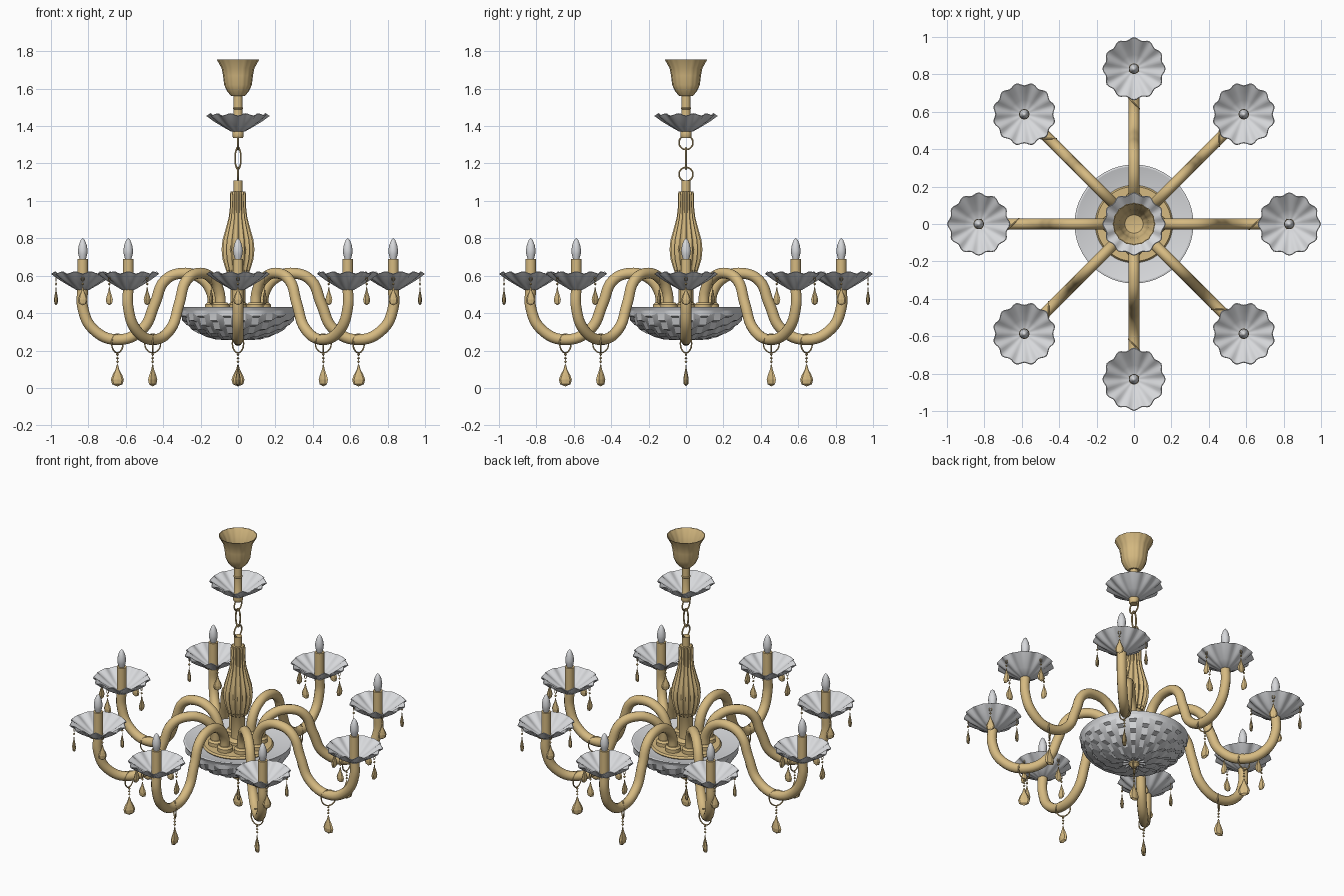
import bpy, bmesh, math
from mathutils import Matrix, Vector

if "Cube" in bpy.data.objects:
    bpy.data.objects.remove(bpy.data.objects["Cube"])


def material(name, rgb):
    m = bpy.data.materials.new(name)
    m.use_nodes = True
    m.diffuse_color = (*rgb, 1)
    m.node_tree.nodes["Principled BSDF"].inputs["Base Color"].default_value = (*rgb, 1)
    return m


GOLD = material("warm gold", (0.67, 0.49, 0.22))
GLASS = material("pale glass", (0.68, 0.69, 0.71))


def add(name, mesh, mat, matrix=Matrix(), smooth=35):
    if mat.name not in mesh.materials:
        mesh.materials.append(mat)
    if smooth:
        mesh.shade_smooth()
        mesh.set_sharp_from_angle(angle=math.radians(smooth))
    ob = bpy.data.objects.new(name, mesh)
    ob.matrix_world = matrix
    bpy.context.collection.objects.link(ob)
    return ob


def lathe(profile, seg=24, shape=None):
    """Spin (radius, height) points; shape(r, z, angle, ring) may modulate them."""
    bm = bmesh.new()
    rings = []
    for i, (r, z) in enumerate(profile):
        ring = []
        for k in range(seg):
            a = math.tau * k / seg
            rr, zz = shape(r, z, a, i) if shape else (r, z)
            ring.append(bm.verts.new((rr * math.cos(a), rr * math.sin(a), zz)))
        rings.append(ring)
    for low, high in zip(rings, rings[1:]):
        for k in range(seg):
            n = (k + 1) % seg
            bm.faces.new((low[k], low[n], high[n], high[k]))
    bmesh.ops.remove_doubles(bm, verts=bm.verts, dist=1e-5)
    return finish(bm)


def finish(bm):
    bmesh.ops.recalc_face_normals(bm, faces=bm.faces)
    mesh = bpy.data.meshes.new("part")
    bm.to_mesh(mesh)
    bm.free()
    return mesh


def tube(points, radius, cyclic=False, sides=3):
    """Round tube along a smooth path."""
    cu = bpy.data.curves.new("path", "CURVE")
    cu.dimensions = "3D"
    cu.bevel_depth, cu.bevel_resolution, cu.resolution_u = radius, sides, 6
    sp = cu.splines.new("BEZIER")
    sp.bezier_points.add(len(points) - 1)
    for p, co in zip(sp.bezier_points, points):
        p.co = co
        p.handle_left_type = p.handle_right_type = "AUTO"
    sp.use_cyclic_u = cyclic
    ob = bpy.data.objects.new("path", cu)
    bpy.context.collection.objects.link(ob)
    dg = bpy.context.evaluated_depsgraph_get()
    mesh = bpy.data.meshes.new_from_object(ob.evaluated_get(dg))
    bpy.data.objects.remove(ob)
    return mesh


def loop(rx, rz, radius):
    """Oval ring standing in the xz plane."""
    pts = [(rx * math.cos(math.tau * k / 8), 0, rz * math.sin(math.tau * k / 8)) for k in range(8)]
    return tube(pts, radius, True, 1)


def at(x=0, y=0, z=0, turn=0):
    return Matrix.Translation((x, y, z)) @ Matrix.Rotation(turn, 4, "Z")


def scallop(r, z, a, ring):
    w = math.cos(12 * a) * min(1, r / 0.16) ** 2
    return r * (1 + 0.045 * w), z - 0.006 * w


def flute(count, depth):
    return lambda r, z, a, ring: (r * (1 - depth * abs(math.sin(count * a / 2))), z)


def drop_mesh(height, width):
    """Flat faceted pear hanging from its own origin."""
    prof = [(0, 0), (0.12, -0.05), (0.3, -0.25), (0.75, -0.5), (1, -0.7), (0.8, -0.9), (0, -1)]
    mesh = lathe([(r * width, z * height) for r, z in prof], 8)
    mesh.transform(Matrix.Diagonal((1, 0.42, 1, 1)))
    return mesh


# Shared meshes
dish = lathe([(0, 0), (0.035, 0), (0.08, 0.027), (0.125, 0.058), (0.162, 0.09),
              (0.158, 0.093), (0.12, 0.067), (0.075, 0.036), (0.03, 0.01), (0, 0.01)], 72, scallop)
socket = lathe([(0, 0), (0.028, 0), (0.028, 0.16), (0, 0.16)], 20)
bulb = lathe([(0, 0), (0.017, 0), (0.024, 0.025), (0.026, 0.045), (0.021, 0.075),
              (0.011, 0.1), (0, 0.112)], 16)
arm_cup = lathe([(0, 0), (0.046, 0), (0.046, 0.025), (0.036, 0.036), (0, 0.036)], 20)
arm_path = [(.13, .43), (.145, .52), (.2, .588), (.3, .613), (.39, .575), (.445, .45),
            (.51, .315), (.645, .258), (.775, .315), (.83, .43), (.83, .54)]
arm = tube([(r, 0, z) for r, z in arm_path], 0.029, sides=4)
hoop = loop(0.042, 0.05, 0.004)
big_drop = drop_mesh(0.12, 0.035)
small_drop = drop_mesh(0.1, 0.026)
bead = lathe([(0, -0.009), (0.008, 0), (0, 0.009)], 6)
hook = loop(0.007, 0.012, 0.002)


def hanging_drop(base):
    """Hoop, bead string and large pear drop."""
    add("pendant_hoop", hoop, GOLD, base @ at(z=0.238, turn=math.radians(45)))
    for k in range(3):
        add("pendant_bead", bead, GOLD, base @ at(z=0.178 - 0.019 * k), 0)
    add("pendant_drop", big_drop, GOLD, base @ at(z=0.128), 0)


# Eight arms with dish, candle, bulb and drops
for k in range(8):
    turn = Matrix.Rotation(math.tau * k / 8, 4, "Z")
    add("arm", arm, GOLD, turn)
    add("arm_cup", arm_cup, GOLD, turn @ at(0.13, 0, 0.42))
    add("candle_dish", dish, GLASS, turn @ at(0.83, 0, 0.525))
    add("candle_socket", socket, GOLD, turn @ at(0.83, 0, 0.53))
    add("bulb", bulb, GLASS, turn @ at(0.83, 0, 0.69))
    hanging_drop(turn @ at(0.645))
    for q in range(4):
        rim = turn @ at(0.83, 0, 0, math.tau * q / 4) @ at(0.143, 0, 0, math.pi / 2)
        add("dish_hook", hook, GOLD, rim @ at(z=0.583))
        add("dish_bead", bead, GOLD, rim @ at(z=0.556), 0)
        add("dish_drop", small_drop, GOLD, rim @ at(z=0.542), 0)


# Central cut-glass bowl with a lattice of raised facets
def facets(r, z, a, ring):
    if not 0 < ring < 9:
        return r, z
    k = round(a * 48 / math.tau)
    bump = 0.011 if (k // 2 + ring) % 2 else -0.004
    return r + bump * 0.5, z - bump * min(1, r / 0.1)


under = [(0.31 * math.sin(t) ** 0.9, 0.415 - 0.155 * math.cos(t) ** 1.2)
         for t in (math.pi / 2 * i / 9 for i in range(10))]
bowl = lathe(under + [(0.318, 0.432), (0.308, 0.434), (0.2, 0.405), (0, 0.405)], 48, facets)
add("center_bowl", bowl, GLASS, smooth=18)
add("center_plate", lathe([(0, 0.4), (0.2, 0.4), (0.208, 0.412), (0.2, 0.423), (0, 0.423)], 48), GOLD)
add("bottom_finial", lathe([(0, 0.225), (0.015, 0.23), (0.02, 0.243), (0.032, 0.252),
                            (0.032, 0.268), (0, 0.275)], 16), GOLD)
hanging_drop(at())

# Fluted column
add("column_base", lathe([(0, 0.42), (0.055, 0.42), (0.055, 0.44), (0.04, 0.46),
                          (0.04, 0.6), (0.06, 0.63), (0, 0.63)], 24), GOLD)
column = [(0, 0.61), (0.058, 0.61), (0.068, 0.64), (0.083, 0.69), (0.088, 0.74), (0.083, 0.79),
          (0.066, 0.85), (0.05, 0.91), (0.043, 0.97), (0.044, 1.03), (0.04, 1.05), (0, 1.05)]
add("column", lathe(column, 96, flute(16, 0.15)), GOLD)
add("column_cap", socket, GOLD, at(z=0.95) @ Matrix.Diagonal((0.85, 0.85, 1, 1)))

# Chain
for z in (1.142, 1.312):
    add("chain_ring", loop(0.037, 0.037, 0.005), GOLD, at(z=z, turn=math.pi / 2))
add("chain_link", loop(0.015, 0.058, 0.005), GOLD, at(z=1.227))

# Upper dish and stem
add("upper_dish", dish, GLASS, at(z=1.37))
add("upper_stem", lathe([(0, 1.335), (0.024, 1.335), (0.03, 1.345), (0.03, 1.37), (0.024, 1.38),
                         (0.024, 1.49), (0.028, 1.495), (0.024, 1.5), (0.024, 1.57), (0, 1.57)], 20), GOLD)

# Open bell canopy
canopy = [(0, 1.56), (0.035, 1.56), (0.058, 1.585), (0.074, 1.62), (0.08, 1.67), (0.088, 1.71),
          (0.114, 1.757), (0.11, 1.757), (0.083, 1.71), (0.075, 1.67), (0.068, 1.62),
          (0.05, 1.59), (0, 1.58)]
add("canopy", lathe(canopy, 64, flute(16, 0.03)), GOLD)
